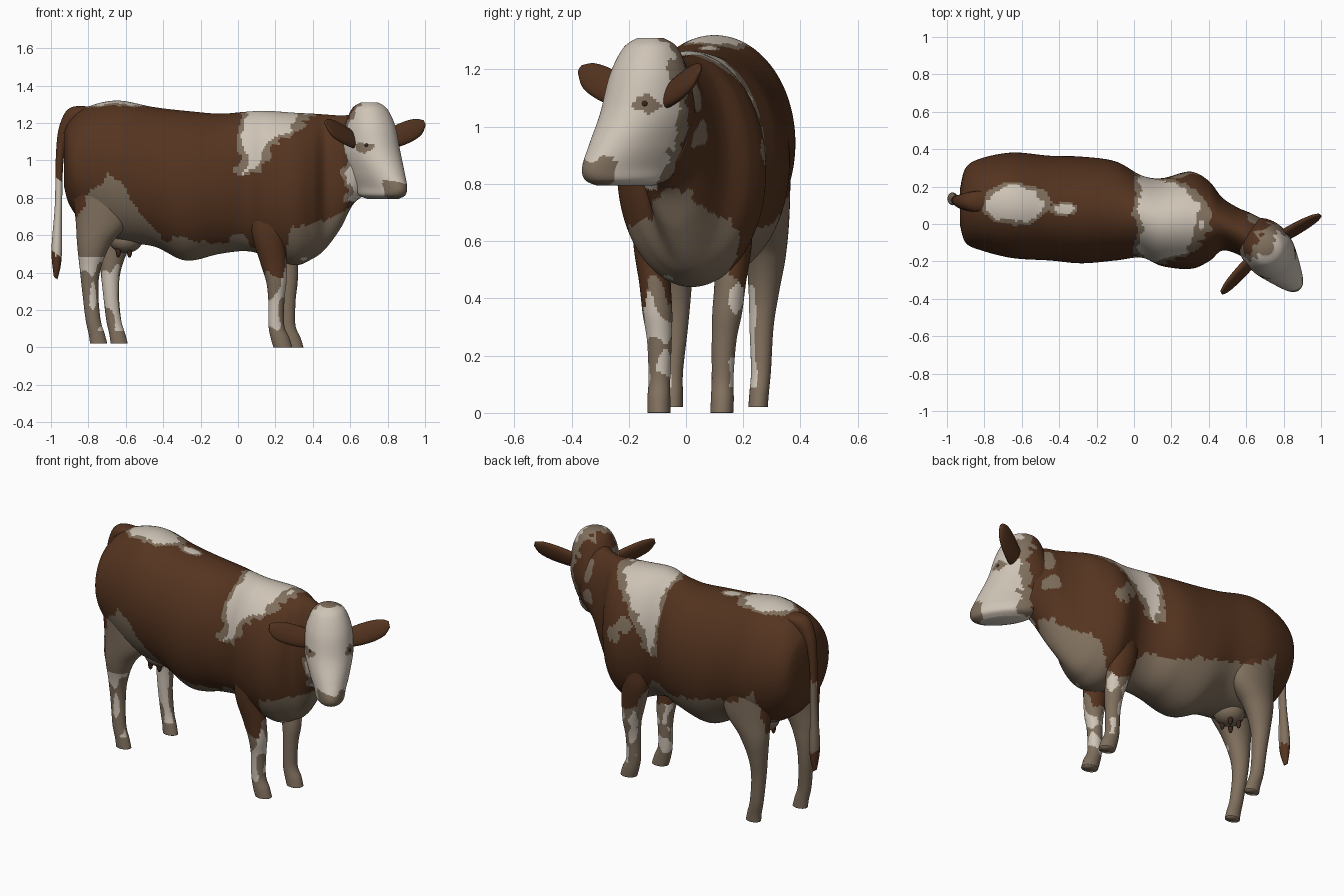
import bpy
import bmesh
from math import cos, sin, pi, copysign
from mathutils import Vector, Matrix, noise

cube = bpy.data.objects.get("Cube")
if cube:
    bpy.data.objects.remove(cube)


def make_material(name, rgb):
    mat = bpy.data.materials.new(name)
    mat.use_nodes = True
    colour = (*rgb, 1)
    mat.diffuse_color = colour
    shader = mat.node_tree.nodes["Principled BSDF"]
    shader.inputs["Base Color"].default_value = colour
    shader.inputs["Roughness"].default_value = 0.9
    return mat


MATERIALS = [
    make_material("chestnut brown", (0.09, 0.034, 0.014)),
    make_material("cream white", (0.62, 0.55, 0.47)),
    make_material("dusty tan", (0.215, 0.16, 0.11)),
    make_material("dark brown", (0.045, 0.02, 0.011)),
]
BROWN, WHITE, TAN, DARK = range(len(MATERIALS))


# ---- building helpers ----
def finish(name, bm, paint):
    """Turn a bmesh into a smooth object and colour its faces by a rule."""
    bmesh.ops.recalc_face_normals(bm, faces=bm.faces)
    for face in bm.faces:
        face.smooth = True
        face.material_index = paint(face.calc_center_median())
    mesh = bpy.data.meshes.new(name)
    bm.to_mesh(mesh)
    bm.free()
    for mat in MATERIALS:
        mesh.materials.append(mat)
    obj = bpy.data.objects.new(name, mesh)
    bpy.context.collection.objects.link(obj)
    return obj


def spline(rows, steps):
    """Smoothly fill in rows between the given section rows."""
    filled = []
    last = len(rows) - 1
    for i in range(last):
        a, b, c, d = (rows[min(max(i + k, 0), last)] for k in (-1, 0, 1, 2))
        for s in range(steps):
            t = s / steps
            filled.append([q + t / 2 * (r - p + t * (2*p - 5*q + 4*r - w + t * (3*(q - r) + w - p)))
                           for p, q, r, w in zip(a, b, c, d)])
    filled.append(list(rows[last]))
    return filled


def loft(name, rows, place, paint, sides=40, steps=14, power=1.0):
    """Skin a tube through section rows; place() maps a row and angle to a point."""
    bm = bmesh.new()
    rings = []
    for row in spline(rows, steps):
        ring = []
        for k in range(sides):
            angle = 2 * pi * k / sides
            c, s = (copysign(abs(v) ** power, v) for v in (cos(angle), sin(angle)))
            ring.append(bm.verts.new(place(row, c, s)))
        rings.append(ring)
    for low, high in zip(rings, rings[1:]):
        for k in range(sides):
            n = (k + 1) % sides
            bm.faces.new((low[k], low[n], high[n], high[k]))
    bm.faces.new(rings[0])
    bm.faces.new(rings[-1])
    return finish(name, bm, paint)


def ball(name, centre, size, paint):
    bm = bmesh.new()
    matrix = Matrix.Translation(centre) @ Matrix.Diagonal((*size, 1))
    bmesh.ops.create_uvsphere(bm, u_segments=20, v_segments=12, radius=1, matrix=matrix)
    return finish(name, bm, paint)


# ---- coat pattern ----
# height under which the coat turns tan, along the body, for each flank
RIGHT_EDGE = [(-0.9, 0.6), (-0.82, 0.78), (-0.7, 0.92), (-0.6, 0.84), (-0.5, 0.68), (-0.4, 0.59),
              (-0.15, 0.56), (0.04, 0.6), (0.1, 0.41), (0.24, 0.37), (0.28, 0.62), (0.5, 0.7), (0.6, 0.78)]
LEFT_EDGE = [(-0.9, 0.4), (-0.82, 0.45), (-0.77, 0.5), (-0.71, 0.88), (-0.6, 0.77), (-0.1, 0.66),
             (0.1, 0.66), (0.2, 0.48), (0.3, 0.45), (0.4, 0.64), (0.6, 0.75)]
TAN_SPOTS = [((0.66, 0.03, 1.13), 0.06), ((0.63, 0.04, 0.98), 0.045),
             ((0.3, 0.26, 0.91), 0.05), ((0.24, 0.25, 0.97), 0.05)]


def edge_height(points, x):
    for (x0, z0), (x1, z1) in zip(points, points[1:]):
        if x < x1:
            return z0 + (z1 - z0) * max(0, (x - x0) / (x1 - x0))
    return points[-1][1]


def coat(p):
    wobble = 0.03 * noise.noise(p * 9) + 0.025 * noise.noise(p * 22)
    x, y, z = p
    left = y > 0.06
    # white saddle over the shoulders, straight behind and tapering down in front
    depth = (1.28 - z) / (0.42 if left else 0.36) + wobble * 2
    if depth < 1:
        reach = 0.04 + 0.34 * (1 - max(depth, 0)) ** 1.1
        along = x + wobble
        if 0.03 < along < reach:
            return WHITE
        if 0 < along < reach + 0.05:
            return TAN
    # white patch on the rump with a small spot ahead of it
    rump = ((x + 0.63) / 0.16) ** 2 + ((y - 0.11) / 0.095) ** 2 + wobble * 14
    spot = ((x + 0.38) / 0.07) ** 2 + ((y - 0.08) / 0.035) ** 2 + wobble * 10
    patch = min(rump, spot + 0.4)
    if z > 1.2 and patch < 1.5:
        return WHITE if patch < 1 else TAN
    if any((p - Vector(c)).length < r + wobble for c, r in TAN_SPOTS):
        return TAN
    # white of the face running on behind the right cheek
    cheek = x + wobble - max(0, z - 0.95) * 0.3
    if cheek > 0.565 and y < -0.1 and 0.78 < z < 1.12:
        return WHITE if cheek > 0.59 else TAN
    # pale belly, chest and legs, with long white streaks on the right of each leg
    if abs(y - 0.05) < 0.1 and z < 0.56 and x < 0.5:
        return TAN
    if z < edge_height(LEFT_EDGE if left else RIGHT_EDGE, x) + wobble:
        front = x > 0
        outer = y < -0.04 or 0.06 < y < (0.2 if front else 0.25)
        streak = noise.noise(Vector((x * 13, y * 13, z * (9 if front else 5))))
        limit = 0.17 if front else 0.03
        return WHITE if outer and 0.09 < z < 0.48 and streak > limit else TAN
    return BROWN


# ---- trunk and neck: x, middle y, half width, top z, bottom z ----
TRUNK = [
    (-0.93, 0.09, 0.1, 1.15, 0.86), (-0.9, 0.1, 0.2, 1.21, 0.76), (-0.82, 0.105, 0.245, 1.28, 0.66),
    (-0.65, 0.1, 0.282, 1.32, 0.57), (-0.45, 0.085, 0.28, 1.285, 0.54), (-0.28, 0.075, 0.285, 1.265, 0.465),
    (-0.1, 0.07, 0.265, 1.25, 0.5), (0.04, 0.04, 0.22, 1.26, 0.515), (0.15, 0.01, 0.235, 1.265, 0.49),
    (0.3, 0.02, 0.26, 1.255, 0.44), (0.4, 0.015, 0.215, 1.25, 0.475), (0.47, 0, 0.143, 1.245, 0.53),
    (0.55, -0.035, 0.125, 1.24, 0.64), (0.62, -0.07, 0.13, 1.24, 0.77), (0.72, -0.1, 0.11, 1.2, 0.84),
]


def trunk_point(row, c, s):
    x, y, half, top, bottom = row
    return (x, y + half * c, (top + bottom) / 2 + (top - bottom) / 2 * s)


loft("body", TRUNK, trunk_point, coat, sides=140)

# ---- legs: z, x, y, half length, half width ----
FRONT_LEG = [(0.85, 0.2, -0.1, 0.13, 0.08), (0.62, 0.165, -0.122, 0.092, 0.064), (0.45, 0.19, -0.108, 0.07, 0.055),
             (0.35, 0.205, -0.1, 0.054, 0.052), (0.25, 0.205, -0.093, 0.043, 0.043),
             (0.12, 0.205, -0.093, 0.042, 0.038), (0.05, 0.225, -0.095, 0.05, 0.04), (0, 0.24, -0.095, 0.05, 0.04)]
HIND_LEG = [(0.95, -0.74, -0.01, 0.16, 0.12), (0.7, -0.72, -0.035, 0.15, 0.09), (0.55, -0.77, -0.042, 0.09, 0.07),
            (0.42, -0.79, -0.035, 0.056, 0.053), (0.3, -0.79, -0.035, 0.043, 0.042),
            (0.15, -0.775, -0.045, 0.04, 0.035), (0.07, -0.755, -0.045, 0.043, 0.034), (0.02, -0.745, -0.045, 0.046, 0.034)]


def leg_point(row, c, s):
    z, x, y, length, width = row
    return (x + length * c, y + width * s, z)


for part, rows, forward, mirror, splay in (("front_leg", FRONT_LEG, 0.06, 0.03, 0.04), ("hind_leg", HIND_LEG, 0.11, 0.205, 0.08)):
    loft("right_" + part, rows, leg_point, coat)
    far_rows = [(z, x + forward, mirror - y + splay * min(z, 0.4), a, b) for z, x, y, a, b in rows]
    loft("left_" + part, far_rows, leg_point, coat)

# ---- head, turned to the right: z, back, front, half width ----
HEAD_AT = Vector((0.7, -0.12, 0))
FACING = Vector((0.62, -0.785, 0))
ASIDE = Vector((0.785, 0.62, 0))
HEAD = [(1.31, -0.04, 0.05, 0.045), (1.275, -0.09, 0.1, 0.092), (1.18, -0.13, 0.152, 0.128),
        (1.05, -0.16, 0.195, 0.137), (0.94, -0.14, 0.255, 0.115), (0.86, -0.1, 0.295, 0.09),
        (0.815, -0.06, 0.285, 0.08), (0.795, 0, 0.24, 0.05)]


def from_head(forward, side, z):
    return HEAD_AT + FACING * forward + ASIDE * side + Vector((0, 0, z))


def head_point(row, c, s):
    z, back, front, half = row
    return from_head((back + front) / 2 + (front - back) / 2 * c, half * s, z)


def face_paint(p):
    local = p - HEAD_AT
    forward, side = local.dot(FACING), local.dot(ASIDE)
    wobble = 0.03 * noise.noise(p * 14) + 0.02 * noise.noise(p * 30)
    muzzle = forward > 0.215 and p.z < 0.89 + wobble
    eye_patch = Vector((forward - 0.11, abs(side) - 0.11, (p.z - 1.07) * 1.4)).length < 0.042 + wobble
    if muzzle or eye_patch:
        return TAN
    edge = forward + wobble * 1.5 - (0.03 if side > 0 or p.z > 1.22 else 0)
    border = 0.07 if side > 0 else 0.045
    return WHITE if edge > -0.03 else TAN if edge > -0.03 - border else BROWN


loft("head", HEAD, head_point, face_paint, sides=80, power=0.95)

# ---- ears and eyes: distance out, z, half height, half thickness ----
EAR = [(0.09, 1.1, 0.042, 0.028), (0.16, 1.125, 0.052, 0.028), (0.24, 1.155, 0.053, 0.024),
       (0.3, 1.18, 0.042, 0.018), (0.335, 1.2, 0.016, 0.01)]
for label, sign in (("left", 1), ("right", -1)):
    def ear_point(row, c, s):
        out, z, high, thick = row
        return from_head(out * 0.15 + thick * s - high * c * 0.4, sign * (out - high * c * 0.2), z + high * c)

    loft(label + "_ear", EAR, ear_point, lambda p: BROWN, sides=20, steps=6)
    ball(label + "_eye", from_head(0.115, sign * 0.105, 1.08), (0.012,) * 3, lambda p: DARK)

# ---- tail, rising from a ridge on the rump: x, y, z, radius ----
TAIL = [(-0.72, 0.12, 1.25, 0.06), (-0.85, 0.12, 1.25, 0.055), (-0.92, 0.12, 1.17, 0.04),
        (-0.952, 0.125, 1.03, 0.026), (-0.96, 0.13, 0.75, 0.024), (-0.97, 0.135, 0.5, 0.034), (-0.975, 0.14, 0.37, 0.012)]


def tail_point(row, c, s):
    x, y, z, r = row
    return (x - r * s * 0.8, y + r * c, z + r * s * 0.6)


def tail_paint(p):
    z = p.z + 0.05 * noise.noise(p * 12)
    return BROWN if z > 0.9 or z < 0.48 else WHITE if p.y < 0.125 else TAN


loft("tail", TAIL, tail_point, tail_paint, sides=24, steps=10)

# ---- udder and teats ----
ball("udder", (-0.6, 0.1, 0.575), (0.09, 0.085, 0.07), lambda p: TAN)
for i, (dx, dy) in enumerate(((a, b) for a in (-1, 1) for b in (-1, 1))):
    ball(f"teat_{i + 1}", (-0.61 + 0.03 * dx, 0.1 + 0.035 * dy, 0.515), (0.014, 0.014, 0.035), lambda p: DARK)
